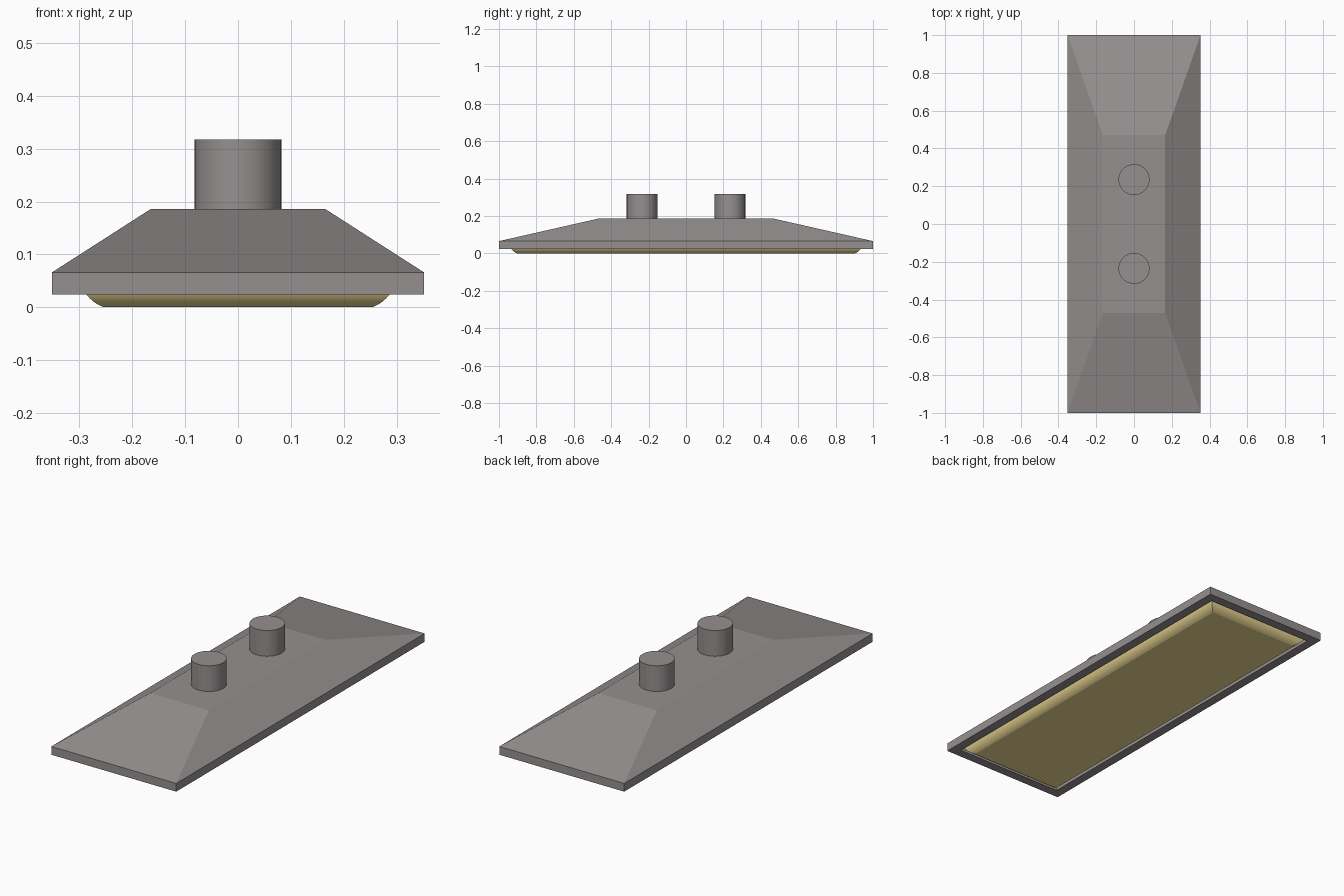
import bpy, bmesh, math

if "Cube" in bpy.data.objects:
    bpy.data.objects.remove(bpy.data.objects["Cube"])


def ring_loft(name, rings, colour):
    """Stack rectangular rings (half x, half y, z) and cap both ends."""
    bm = bmesh.new()
    loops = [[bm.verts.new((sx * hx, sy * hy, z))
              for sx, sy in ((-1, -1), (1, -1), (1, 1), (-1, 1))]
             for hx, hy, z in rings]
    for a, b in zip(loops, loops[1:]):
        for i in range(4):
            j = (i + 1) % 4
            bm.faces.new((a[i], a[j], b[j], b[i]))
    bm.faces.new(loops[0])
    bm.faces.new(loops[-1])
    bmesh.ops.recalc_face_normals(bm, faces=bm.faces)
    mesh = bpy.data.meshes.new(name)
    bm.to_mesh(mesh)
    bm.free()
    mesh.materials.append(colour)
    obj = bpy.data.objects.new(name, mesh)
    bpy.context.collection.objects.link(obj)
    return obj


def material(name, rgb):
    mat = bpy.data.materials.new(name)
    mat.diffuse_color = (*rgb, 1)
    mat.use_nodes = True
    mat.node_tree.nodes["Principled BSDF"].inputs["Base Color"].default_value = mat.diffuse_color
    return mat


def smooth(obj, degrees):
    bpy.ops.object.select_all(action='DESELECT')
    obj.select_set(True)
    bpy.context.view_layer.objects.active = obj
    bpy.ops.object.shade_smooth_by_angle(angle=math.radians(degrees))


dark_metal = material("dark_metal", (0.30, 0.28, 0.275))
warm_glass = material("warm_glass", (0.90, 0.74, 0.32))

# Sloped lamp hood with a vertical skirt and a recess underneath
ring_loft("lamp_hood", [
    (0.305, 0.953, 0.06), (0.305, 0.953, 0.024),
    (0.352, 1.0, 0.024), (0.352, 1.0, 0.066),
    (0.165, 0.47, 0.186)], dark_metal)

# Light panel bulging out of the recess, its rim following a rounded arc
radius, steps, start = 0.07, 8, math.radians(22)
rings = []
for i in range(steps + 1):
    t = start + (math.pi / 2 - start) * i / steps
    inset = radius * (1 - math.sin(t))
    rings.append((0.298 - inset, 0.946 - inset,
                  0.9 * radius * (math.cos(start) - math.cos(t))))
panel = ring_loft("light_panel", rings, warm_glass)
smooth(panel, 20)

# Two round mounting posts on top
for label, y in (("front", -0.235), ("back", 0.235)):
    bpy.ops.mesh.primitive_cylinder_add(
        vertices=32, radius=0.082, depth=0.132, location=(0, y, 0.251))
    post = bpy.context.object
    post.name = label + "_mounting_post"
    post.data.materials.append(dark_metal)
    smooth(post, 30)
